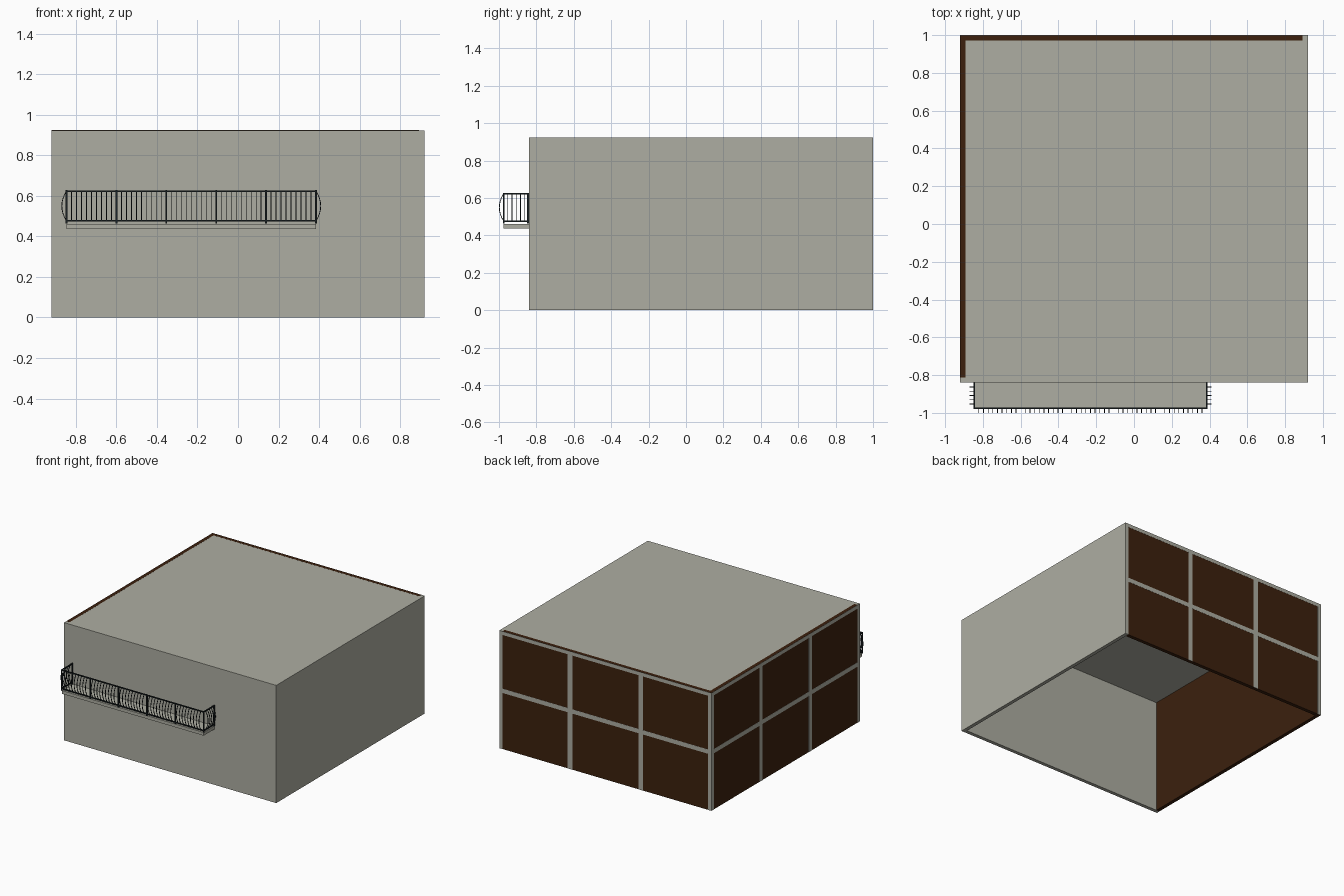
import bpy, bmesh, math
from mathutils import Vector

if "Cube" in bpy.data.objects:
    bpy.data.objects.remove(bpy.data.objects["Cube"])


def material(name, rgb):
    m = bpy.data.materials.new(name)
    m.diffuse_color = (*rgb, 1)
    m.use_nodes = True
    m.node_tree.nodes["Principled BSDF"].inputs["Base Color"].default_value = m.diffuse_color
    return m


GREY = material("warm_grey_plaster", (0.423, 0.423, 0.361))
BROWN = material("dark_brown_panel", (0.045, 0.0144, 0.004))
IRON = material("black_iron", (0.010, 0.015, 0.017))


def add_box(bm, lo, hi):
    v = bmesh.ops.create_cube(bm, size=1)["verts"]
    for p in v:
        p.co = Vector([lo[i] if p.co[i] < 0 else hi[i] for i in range(3)])


def add_rail(bm, a, b, w):
    # square bar along an axis, from point a to point b
    add_box(bm, [min(a[i], b[i]) - w / 2 for i in range(3)],
            [max(a[i], b[i]) + w / 2 for i in range(3)])


def finish(name, bm, mat):
    bmesh.ops.recalc_face_normals(bm, faces=bm.faces)
    me = bpy.data.meshes.new(name)
    bm.to_mesh(me)
    bm.free()
    me.materials.append(mat)
    ob = bpy.data.objects.new(name, me)
    bpy.context.collection.objects.link(ob)
    return ob


def boxes(name, mat, items):
    bm = bmesh.new()
    for lo, hi in items:
        add_box(bm, lo, hi)
    return finish(name, bm, mat)


X, Y0, Y1, H, T = 0.92, -0.84, 0.999, 0.923, 0.028
E = 0.0005

# plain walls and roof, open underneath
boxes("front_wall", GREY, [((-X, Y0, 0), (X, Y0 + T, H))])
boxes("right_wall", GREY, [((X - T, Y0 + T, 0), (X, Y1, H))])
boxes("roof", GREY, [((-X + E, Y0 + T, H - T), (X - T, Y1 - E, H))])

# brown panelled walls
boxes("left_panel_wall", BROWN, [((-X, Y0 + T, 0), (-X + T, Y1, H + E))])
boxes("back_panel_wall", BROWN, [((-X + T, Y1 - T, 0), (X - T, Y1, H + E))])

# thin grey battens dividing each panelled wall into three by two
D, B = 0.001, 0.020
mid = 0.457


def battens(name, lo, hi, place):
    ln = hi - lo
    parts = [(lo, lo + T, 0, H - T), (hi - T, hi, 0, H - T), (lo, hi, H - T, H)]
    parts += [(lo + ln * k / 3 - B, lo + ln * k / 3 + B, 0, H - T) for k in (1, 2)]
    cuts = [lo + T, lo + ln / 3 - B, lo + ln / 3 + B,
            lo + ln * 2 / 3 - B, lo + ln * 2 / 3 + B, hi - T]
    parts += [(cuts[i], cuts[i + 1], mid - 0.017, mid + 0.017) for i in (0, 2, 4)]
    boxes(name, GREY, [place(*p) for p in parts])


battens("back_battens", -X, X,
        lambda a, b, c, d: ((a, Y1, c), (b, Y1 + D, d)))
battens("left_battens", Y0, Y1,
        lambda a, b, c, d: ((-X - D, a, c), (-X, b, d)))

# balcony slab
BX0, BX1, BY = -0.846, 0.385, -0.975
Z0, ZB, ZT = 0.462, 0.477, 0.623
boxes("balcony_slab", GREY, [((BX0, BY, 0.437), (BX1, Y0, Z0))])

# railing posts
BAYS = 5
step = (BX1 - BX0) / BAYS
posts = [(BX0 + step * i, BY) for i in range(BAYS + 1)]
posts += [(BX0, Y0 - 0.005), (BX1, Y0 - 0.005)]
bm = bmesh.new()
for x, y in posts:
    add_rail(bm, (x, y, Z0 + 0.005), (x, y, ZT), 0.009)
finish("railing_posts", bm, IRON)

# top and bottom rails on three sides
bm = bmesh.new()
for z in (ZB, ZT):
    add_rail(bm, (BX0, BY, z), (BX1, BY, z), 0.008)
    for x in (BX0, BX1):
        add_rail(bm, (x, BY, z), (x, Y0 - 0.004, z), 0.008)
finish("railing_rails", bm, IRON)


def add_baluster(bm, x, y, out, w=0.004, n=8, bulge=0.023):
    # thin square bar bowed outward between the rails
    out = Vector(out)
    side = Vector((-out.y, out.x, 0))
    rings = []
    for i in range(n + 1):
        t = i / n
        c = Vector((x, y, ZB + (ZT - ZB) * t)) + out * bulge * 4 * t * (1 - t)
        rings.append([bm.verts.new(c + out * a * w / 2 + side * b * w / 2)
                      for a, b in ((-1, -1), (1, -1), (1, 1), (-1, 1))])
    for r, s in zip(rings, rings[1:]):
        for k in range(4):
            bm.faces.new((r[k], r[(k + 1) % 4], s[(k + 1) % 4], s[k]))
    bm.faces.new(rings[0])
    bm.faces.new(rings[-1])


# bowed balusters
PER_BAY, SIDE = 10, 6
bm = bmesh.new()
for bay in range(BAYS):
    for k in range(1, PER_BAY):
        add_baluster(bm, BX0 + step * (bay + k / PER_BAY), BY, (0, -1, 0))
for x, d in ((BX0, -1), (BX1, 1)):
    for k in range(1, SIDE):
        add_baluster(bm, x, BY + (Y0 - BY) * k / SIDE, (d, 0, 0))
finish("railing_balusters", bm, IRON)
